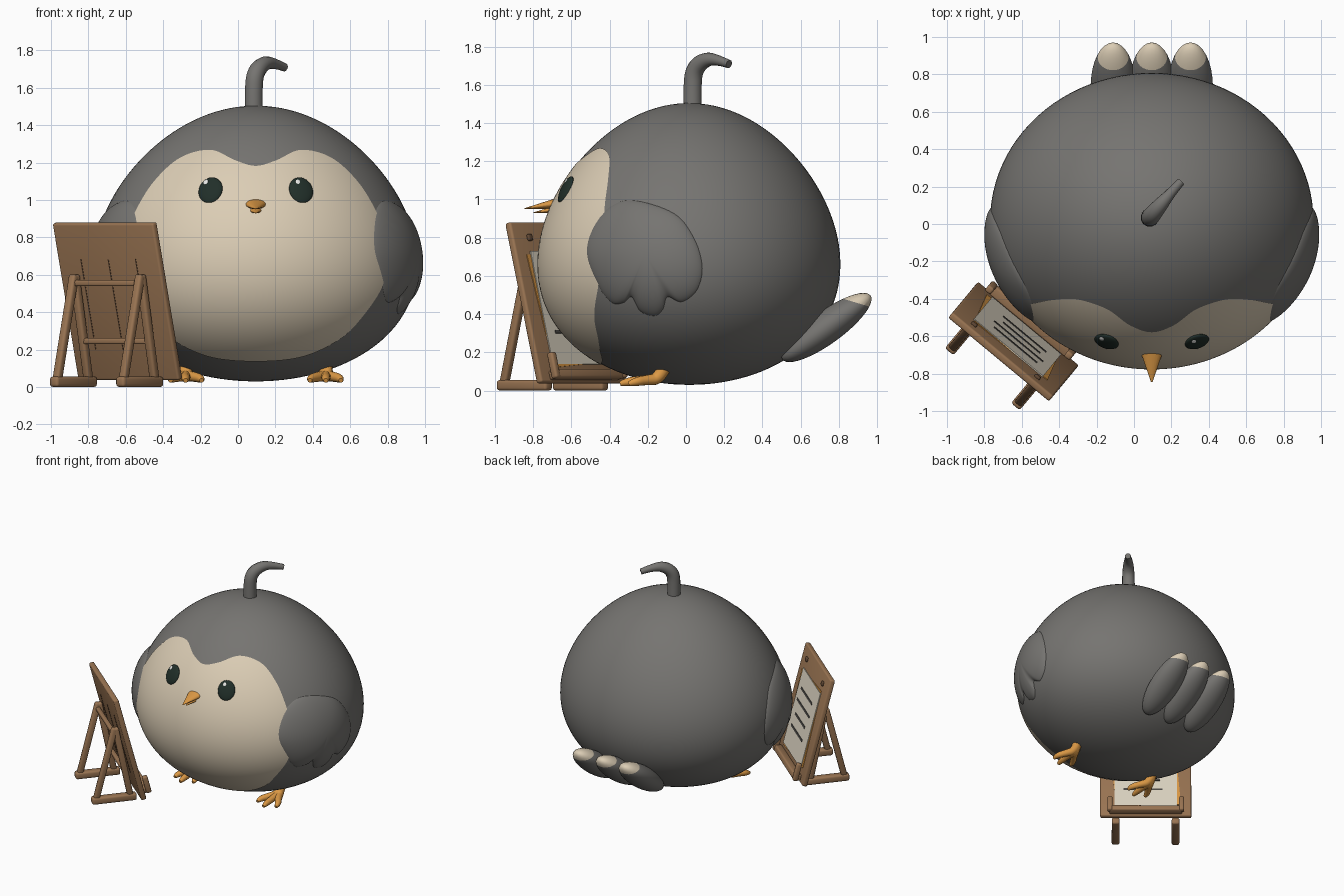
import bpy, bmesh, math
from mathutils import Vector, Matrix

cube = bpy.data.objects.get("Cube")
if cube:
    bpy.data.objects.remove(cube, do_unlink=True)


def material(name, *rgb):
    m = bpy.data.materials.new(name)
    m.use_nodes = True
    m.diffuse_color = (*rgb, 1)
    m.node_tree.nodes["Principled BSDF"].inputs["Base Color"].default_value = (*rgb, 1)
    return m


GREY = material("feather grey", .18, .175, .165)
CREAM = material("cream", .71, .61, .46)
ORANGE = material("orange", .72, .32, .06)
DARK = material("eye black", .015, .028, .022)
WHITE = material("white", .85, .85, .83)
WOOD = material("wood brown", .32, .175, .085)
DEEP = material("dark brown", .12, .065, .035)
PAPER = material("paper", .72, .66, .54)
INK = material("ink grey", .07, .065, .06)


def finish(name, bm, *mats, angle=40):
    me = bpy.data.meshes.new(name)
    bm.to_mesh(me)
    bm.free()
    ob = bpy.data.objects.new(name, me)
    bpy.context.collection.objects.link(ob)
    for m in mats:
        me.materials.append(m)
    smooth(ob, angle)
    return ob


def smooth(ob, angle):
    bpy.ops.object.select_all(action='DESELECT')
    ob.select_set(True)
    bpy.context.view_layer.objects.active = ob
    bpy.ops.object.shade_smooth_by_angle(angle=math.radians(angle))


# Body: an egg that is a little wider below the middle
MID = Vector((.095, .017, .767))
RAD = Vector((.855, .782, .737))


def girth(z):
    s = (z - MID.z) / RAD.z
    return math.sqrt(max(0, 1 - s * s)) * (1 - .151 * s)


def lift(p, h):
    """Move a point (relative to the body centre) out along the surface normal."""
    n = Vector((p.x / RAD.x ** 2, p.y / RAD.y ** 2, p.z / RAD.z ** 2)).normalized()
    return MID + p + n * h, n


def on_front(dx, z, h):
    y = -RAD.y * math.sqrt(max(0, girth(z) ** 2 - (dx / RAD.x) ** 2))
    return lift(Vector((dx, y, z - MID.z)), h)


def on_side(y, z, h, side):
    y -= MID.y
    x = RAD.x * math.sqrt(max(0, girth(z) ** 2 - (y / RAD.y) ** 2))
    return lift(Vector((side * x, y, z - MID.z)), h)


bm = bmesh.new()
bmesh.ops.create_uvsphere(bm, u_segments=96, v_segments=64, radius=1)
for v in bm.verts:
    k = 1 - .151 * v.co.z
    v.co = MID + Vector((v.co.x * RAD.x * k, v.co.y * RAD.y * k, v.co.z * RAD.z))
finish("body", bm, GREY)


def spline(pts, steps=8):
    """Closed smooth curve through 2D points."""
    out, n = [], len(pts)
    for i in range(n):
        a, b, c, d = (Vector(pts[(i + j) % n]) for j in (-1, 0, 1, 2))
        for s in range(steps):
            t = s / steps
            out.append(.5 * (2 * b + (c - a) * t + (2 * a - 5 * b + 4 * c - d) * t * t
                             + (3 * b - a - 3 * c + d) * t ** 3))
    return out


def shell(name, centre, outline, place, mat, rings=20):
    """Fill an outline with rings that follow the body surface."""
    bm = bmesh.new()
    centre = Vector(centre)
    hub = bm.verts.new(place(centre, 0))
    loops = []
    for i in range(1, rings + 1):
        r = math.sin(math.pi / 2 * i / rings)
        loops.append([bm.verts.new(place(centre.lerp(p, r), r)) for p in outline])
    n = len(outline)
    for j in range(n):
        k = (j + 1) % n
        bm.faces.new((hub, loops[0][j], loops[0][k]))
        for a, b in zip(loops, loops[1:]):
            bm.faces.new((a[j], b[j], b[k], a[k]))
    bm.normal_update()
    f = bm.faces[:][0]
    if f.normal.dot(f.calc_center_median() - MID) < 0:
        bmesh.ops.reverse_faces(bm, faces=bm.faces[:])
    finish(name, bm, mat, angle=60)


# Pale face and belly patch
half = [(.11, 1.21), (.24, 1.265), (.4, 1.225), (.54, 1.1), (.64, .94), (.69, .8),
        (.7, .67), (.67, .53), (.57, .38), (.45, .26), (.25, .165)]
ring = [(0, 1.18)] + half + [(0, .14)] + [(-x, z) for x, z in reversed(half)]
shell("face_patch", (0, .68), spline(ring),
      lambda p, r: on_front(p.x, p.y, .004)[0], CREAM, 32)

# Wings with three feather lobes
wing = [(-.285, 1.0), (-.42, .95), (-.505, .83), (-.525, .7), (-.46, .54), (-.39, .455),
        (-.33, .455), (-.285, .485), (-.24, .41), (-.165, .385), (-.12, .42), (-.095, .485),
        (-.02, .46), (.06, .52), (.09, .64), (.05, .79), (-.06, .93)]
for side, tag in ((1, "left"), (-1, "right")):
    shell(tag + "_wing", (-.2, .72), spline(wing),
          lambda p, r: on_side(p.x, p.y, -.01 + .052 * math.sqrt(max(0, 1 - r * r)), side)[0], GREY)


def ball(name, centre, size, quat, mat):
    bm = bmesh.new()
    bmesh.ops.create_uvsphere(bm, u_segments=32, v_segments=20, radius=1)
    bm.transform(Matrix.LocRotScale(centre, quat, Vector(size)))
    return finish(name, bm, mat)


# Eyes with a small glint
for side, tag in ((1, "left"), (-1, "right")):
    c, n = on_front(side * .241, 1.05, .003)
    ball(tag + "_eye", c, (.066, .02, .076), n.to_track_quat('Y', 'Z'), DARK)
    c, n = on_front(side * .241 - .02, 1.085, .02)
    ball(tag + "_eye_glint", c, (.014, .006, .016), n.to_track_quat('Y', 'Z'), WHITE)

# Beak: two flattened cones
for name, base, tip, r in (("upper_beak", (.095, -.655, .982), (.095, -.845, .952), .07),
                           ("lower_beak", (.095, -.67, .95), (.095, -.8, .93), .045)):
    base, tip = Vector(base), Vector(tip)
    bm = bmesh.new()
    bmesh.ops.create_cone(bm, cap_ends=True, segments=20, radius1=r, radius2=.004,
                          depth=(tip - base).length)
    bm.transform(Matrix.LocRotScale((base + tip) / 2, (tip - base).to_track_quat('Z', 'Y'),
                                    Vector((1, .45, 1))))
    finish(name, bm, ORANGE)


def tube(name, pts, radii, mat):
    cu = bpy.data.curves.new(name, 'CURVE')
    cu.dimensions = '3D'
    cu.bevel_depth = 1
    cu.bevel_resolution = 4
    cu.use_fill_caps = True
    sp = cu.splines.new('NURBS')
    sp.points.add(len(pts) - 1)
    for q, p, r in zip(sp.points, pts, radii):
        q.co = (*p, 1)
        q.radius = r
    sp.order_u = 3
    sp.use_endpoint_u = True
    sp.resolution_u = 8
    cu.materials.append(mat)
    ob = bpy.data.objects.new(name, cu)
    bpy.context.collection.objects.link(ob)
    bpy.ops.object.select_all(action='DESELECT')
    ob.select_set(True)
    bpy.context.view_layer.objects.active = ob
    bpy.ops.object.convert(target='MESH')
    smooth(bpy.context.view_layer.objects.active, 50)


# Head tuft
tube("head_tuft", [(.085, .035, 1.46), (.083, .033, 1.57), (.09, .04, 1.68), (.14, .1, 1.735),
                   (.2, .17, 1.73), (.25, .225, 1.708)],
     [.05, .049, .048, .04, .026, .022], GREY)

# Feet: three toes from one ankle
for side, tag in ((1, "left"), (-1, "right")):
    x = MID.x + side * .375
    for toe, dx, y in (("inner", -.085, -.3), ("middle", 0, -.345), ("outer", .08, -.3)):
        end = x + side * dx
        tube(f"{tag}_{toe}_toe", [(x, -.11, .13), (x, -.14, .06), ((x + end) / 2, -.21, .055),
                                  (end, y + .03, .045), (end, y, .035)],
             [.036, .033, .026, .023, .012], ORANGE)

# Tail: three long lobes with pale tips
tilt = Matrix.Rotation(math.radians(36), 3, 'X').to_quaternion()
cut = Vector((0, .3, 1))
for i, tag in ((-1, "right"), (0, "middle"), (1, "left")):
    bm = bmesh.new()
    bmesh.ops.create_uvsphere(bm, u_segments=32, v_segments=24, radius=1)
    bm.transform(Matrix.LocRotScale(Vector((MID.x + .207 * i, .735, .33)), tilt,
                                    Vector((.12, .285, .085))))
    bmesh.ops.bisect_plane(bm, geom=bm.verts[:] + bm.edges[:] + bm.faces[:],
                           plane_co=(0, .84, .475), plane_no=cut)
    for f in bm.faces:
        f.material_index = int((f.calc_center_median() - Vector((0, .84, .475))).dot(cut) > 0)
    finish(tag + "_tail_lobe", bm, GREY, CREAM)

# Easel: a turned frame, and a leaning frame for the board
STAND = Matrix.Translation((-.575, -.545, 0)) @ Matrix.Rotation(math.radians(-39.7), 4, 'Z')
BOARD = STAND @ Matrix.Translation((0, 0, .04)) @ Matrix.Rotation(math.radians(14.5), 4, 'X')


def box(name, frame, centre, size, mat, bevel=.012, turn=Matrix()):
    bm = bmesh.new()
    bmesh.ops.create_cube(bm, size=1)
    bm.transform(Matrix.Diagonal((*size, 1)))
    if bevel:
        bmesh.ops.bevel(bm, geom=bm.edges[:], offset=bevel, segments=3, profile=.5, affect='EDGES')
    bm.transform(frame @ Matrix.Translation(centre) @ turn)
    finish(name, bm, mat)


def strut(name, p, q, width, mat=WOOD):
    p, q = Vector(p), Vector(q)
    turn = (q - p).to_track_quat('Z', 'Y').to_matrix().to_4x4()
    box(name, STAND, (p + q) / 2, (width, width, (q - p).length), mat, width * .3, turn)


box("easel_board", BOARD, (0, 0, .433), (.7, .04, .866), WOOD)
box("backing_sheet", BOARD, (0, .021, .4), (.5, .006, .61), ORANGE, 0,
    Matrix.Rotation(math.radians(4), 4, 'Y'))
box("paper_sheet", BOARD, (0, .025, .4), (.48, .006, .61), PAPER, 0)
for i, length in enumerate((.3, .34, .26, .3)):
    box(f"written_line_{i}", BOARD, (.02, .029, .57 - .1 * i), (length, .004, .018), INK, 0)
for i in (-1, 0, 1):
    box(f"board_seam_{i}", BOARD, (.19 * i, -.0205, .42), (.006, .003, .5), DEEP, 0)
box("easel_tray", BOARD, (0, .045, .035), (.56, .06, .05), WOOD)
for i, tag in ((1, "left"), (-1, "right")):
    box(tag + "_board_pin", BOARD, (.22 * i, .024, .78), (.035, .02, .035), DEEP, .008)
    box(tag + "_tray_post", BOARD, (.275 * i, .06, .08), (.04, .04, .14), WOOD)
    box(tag + "_foot_bar", STAND, (.23 * i, -.2, .028), (.06, .34, .055), WOOD, .015)
    strut(tag + "_rear_leg", (.23 * i, -.195, .6), (.23 * i, -.335, .04), .045)
    strut(tag + "_front_leg", (.23 * i, -.19, .6), (.23 * i, -.075, .04), .045)
strut("upper_crossbar", (-.23, -.2, .555), (.23, -.2, .555), .032)
strut("lower_crossbar", (-.24, -.12, .245), (.24, -.12, .245), .032)
